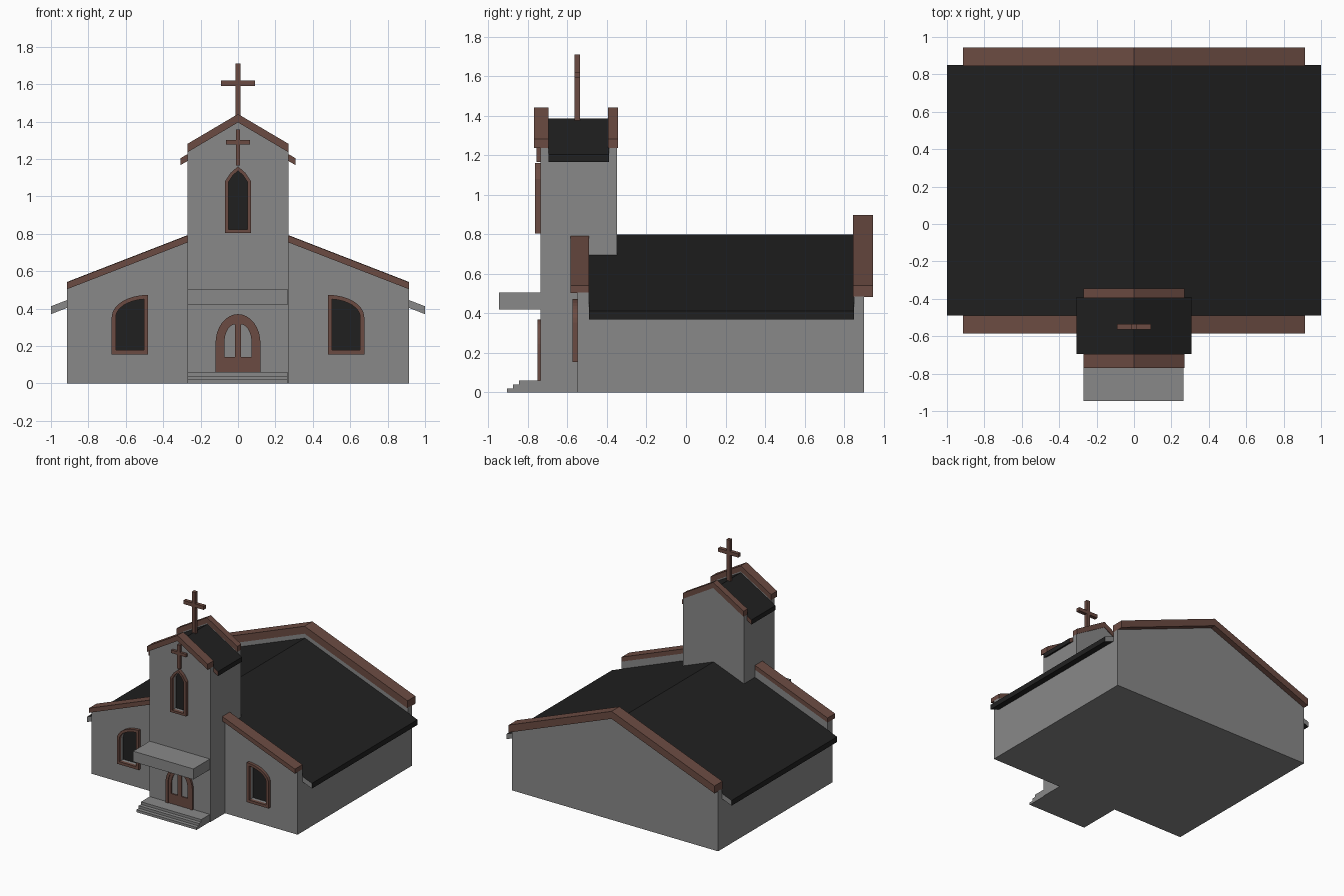
import bpy, bmesh, math

if "Cube" in bpy.data.objects:
    bpy.data.objects.remove(bpy.data.objects["Cube"])


def material(name, rgb):
    m = bpy.data.materials.new(name)
    m.diffuse_color = (*rgb, 1)
    m.use_nodes = True
    m.node_tree.nodes["Principled BSDF"].inputs["Base Color"].default_value = m.diffuse_color
    return m


WALL = material("grey plaster", (0.25, 0.25, 0.25))
WOOD = material("brown wood", (0.148, 0.071, 0.055))
DARK = material("black slate", (0.0145, 0.0145, 0.0145))


def finish(name, bm, mat, end_mat=None):
    bmesh.ops.recalc_face_normals(bm, faces=bm.faces)
    mesh = bpy.data.meshes.new(name)
    mesh.materials.append(mat)
    if end_mat:  # front and back ends get their own colour
        mesh.materials.append(end_mat)
        for f in bm.faces:
            f.normal_update()
            f.material_index = int(abs(f.normal.y) > 0.9)
    bm.to_mesh(mesh)
    bm.free()
    ob = bpy.data.objects.new(name, mesh)
    bpy.context.collection.objects.link(ob)
    return ob


def prism(name, pts, y0, y1, mat, end_mat=None):
    """Extrude an xz profile from y0 to y1."""
    bm = bmesh.new()
    a = [bm.verts.new((x, y0, z)) for x, z in pts]
    b = [bm.verts.new((x, y1, z)) for x, z in pts]
    bm.faces.new(a)
    bm.faces.new(b[::-1])
    n = len(pts)
    for i in range(n):
        j = (i + 1) % n
        bm.faces.new((a[i], b[i], b[j], a[j]))
    return finish(name, bm, mat, end_mat)


def ring(name, outer, inner, y0, y1, mat):
    """Frame between two outlines with equal point counts."""
    bm = bmesh.new()
    loops = [[bm.verts.new((x, y, z)) for x, z in p]
             for p, y in ((outer, y0), (outer, y1), (inner, y1), (inner, y0))]
    n = len(outer)
    for k in range(4):
        a, b = loops[k], loops[(k + 1) % 4]
        for i in range(n):
            j = (i + 1) % n
            bm.faces.new((a[i], b[i], b[j], a[j]))
    return finish(name, bm, mat)


def box(name, x0, x1, y0, y1, z0, z1, mat):
    return prism(name, [(x0, z0), (x1, z0), (x1, z1), (x0, z1)], y0, y1, mat)


def gable(w, peak, slope):
    return [(-w, 0), (w, 0), (w, peak - slope * w), (0, peak), (-w, peak - slope * w)]


def chevron(w, peak, slope, t):
    e = peak - slope * w
    return [(-w, e), (0, peak), (w, e), (w, e - t), (0, peak - t), (-w, e - t)]


def flip(pts, s):
    return [(s * x, z) for x, z in pts]


def cut(ob, pts, y0, y1):
    """Recess an outline into a wall."""
    cutter = prism("cutter", pts, y0, y1, WALL)
    cutter.hide_render = True
    mod = ob.modifiers.new("recess", 'BOOLEAN')
    mod.operation = 'DIFFERENCE'
    mod.solver = 'EXACT'
    mod.object = cutter
    bpy.context.view_layer.objects.active = ob
    bpy.ops.object.modifier_apply(modifier=mod.name)
    bpy.data.objects.remove(cutter)


def cross(name, zb, zt, zc, arm, r, y0, y1):
    prism(name, [(-r, zb), (r, zb), (r, zc - r), (arm, zc - r), (arm, zc + r), (r, zc + r),
                 (r, zt), (-r, zt), (-r, zc + r), (-arm, zc + r), (-arm, zc - r), (-r, zc - r)],
          y0, y1, WOOD)


# Nave: hall, raised gable walls, roof and copings
NS = 0.388
prism("nave_hall", gable(0.915, 0.775, NS), -0.49, 0.85, WALL)
nave_front = prism("nave_front_wall", gable(0.915, 0.86, NS), -0.55, -0.49, WALL)
prism("nave_back_wall", gable(0.915, 0.84, NS), 0.85, 0.90, WALL)
prism("nave_roof", chevron(1.0, 0.80, NS, 0.042), -0.49, 0.85, DARK, WALL)
prism("nave_back_coping", chevron(0.915, 0.897, NS, 0.06), 0.845, 0.945, WOOD)
for s, side in ((-1, "left"), (1, "right")):
    a, b = 0.895 - NS * 0.27, 0.895 - NS * 0.915
    prism(f"nave_front_coping_{side}",
          flip([(0.27, a), (0.915, b), (0.915, b - 0.037), (0.27, a - 0.037)], s),
          -0.585, -0.49, WOOD)

# Tower: shaft, gable walls, roof and copings
TS = 0.59
prism("tower_shaft", gable(0.27, 1.36, TS), -0.695, -0.39, WALL)
tower_front = prism("tower_front_wall", gable(0.27, 1.395, TS), -0.735, -0.695, WALL)
prism("tower_back_wall", gable(0.27, 1.395, TS), -0.39, -0.35, WALL)
prism("tower_roof", chevron(0.308, 1.385, TS, 0.037), -0.695, -0.39, DARK, WOOD)
prism("tower_front_coping", chevron(0.27, 1.44, TS, 0.045), -0.77, -0.695, WOOD)
prism("tower_back_coping", chevron(0.27, 1.44, TS, 0.045), -0.395, -0.345, WOOD)


# Nave windows with quarter-arch tops
def quarter_window(i):
    a, b = 0.195 - i, 0.118 - i
    end = math.acos(i / a)
    return [(0.48 + i, 0.155 + i), (0.675 - i, 0.155 + i)] + [
        (0.48 + a * math.cos(end * k / 8), 0.355 + b * math.sin(end * k / 8)) for k in range(9)]


for s, side in ((-1, "left"), (1, "right")):
    outer, inner = flip(quarter_window(0), s), flip(quarter_window(0.022), s)
    cut(nave_front, inner, -0.60, -0.52)
    ring(f"nave_window_frame_{side}", outer, inner, -0.575, -0.55, WOOD)
    prism(f"nave_window_glass_{side}", inner, -0.525, -0.519, DARK)


# Pointed tower window
def pointed_window(i):
    w, sh = 0.07 - i, 1.08 - 0.3 * i
    top = 1.16 - 1.3 * i
    m = sh + (top - sh) * 0.58
    return [(-w, 0.805 + i), (w, 0.805 + i), (w, sh), (w * 0.55, m), (0, top), (-w * 0.55, m), (-w, sh)]


outer, inner = pointed_window(0), pointed_window(0.018)
cut(tower_front, inner, -0.78, -0.71)
ring("tower_window_frame", outer, inner, -0.763, -0.735, WOOD)
prism("tower_window_glass", inner, -0.715, -0.709, DARK)

# Crosses on the tower face and roof
cross("wall_cross", 1.165, 1.357, 1.288, 0.065, 0.012, -0.755, -0.735)
cross("roof_cross", 1.36, 1.71, 1.605, 0.09, 0.0145, -0.565, -0.535)


# Arched double door
def arch(w, h):
    return [(w, 0.06)] + [(w * math.cos(math.pi * k / 16), 0.215 + h * math.sin(math.pi * k / 16))
                          for k in range(17)] + [(-w, 0.06)]


def half_arch(x0, z0, w, spring, h):
    return [(x0, z0), (x0 + w, z0)] + [
        (x0 + w * math.cos(math.pi * k / 16), spring + h * math.sin(math.pi * k / 16))
        for k in range(9)]


prism("door_frame", arch(0.12, 0.155) + arch(0.098, 0.133)[::-1], -0.75, -0.735, WOOD)
for s, side in ((-1, "left"), (1, "right")):
    ring(f"door_leaf_{side}", flip(half_arch(0.001, 0.06, 0.097, 0.215, 0.133), s),
         flip(half_arch(0.017, 0.14, 0.056, 0.215, 0.1), s), -0.744, -0.735, WOOD)

# Entrance canopy and steps
box("canopy", -0.27, 0.265, -0.945, -0.735, 0.42, 0.505, WALL)
for k, y in enumerate((-0.905, -0.875, -0.845)):
    box(f"step_{k + 1}", -0.27, 0.265, y, -0.735, 0.02 * k, 0.02 * k + 0.02, WALL)
